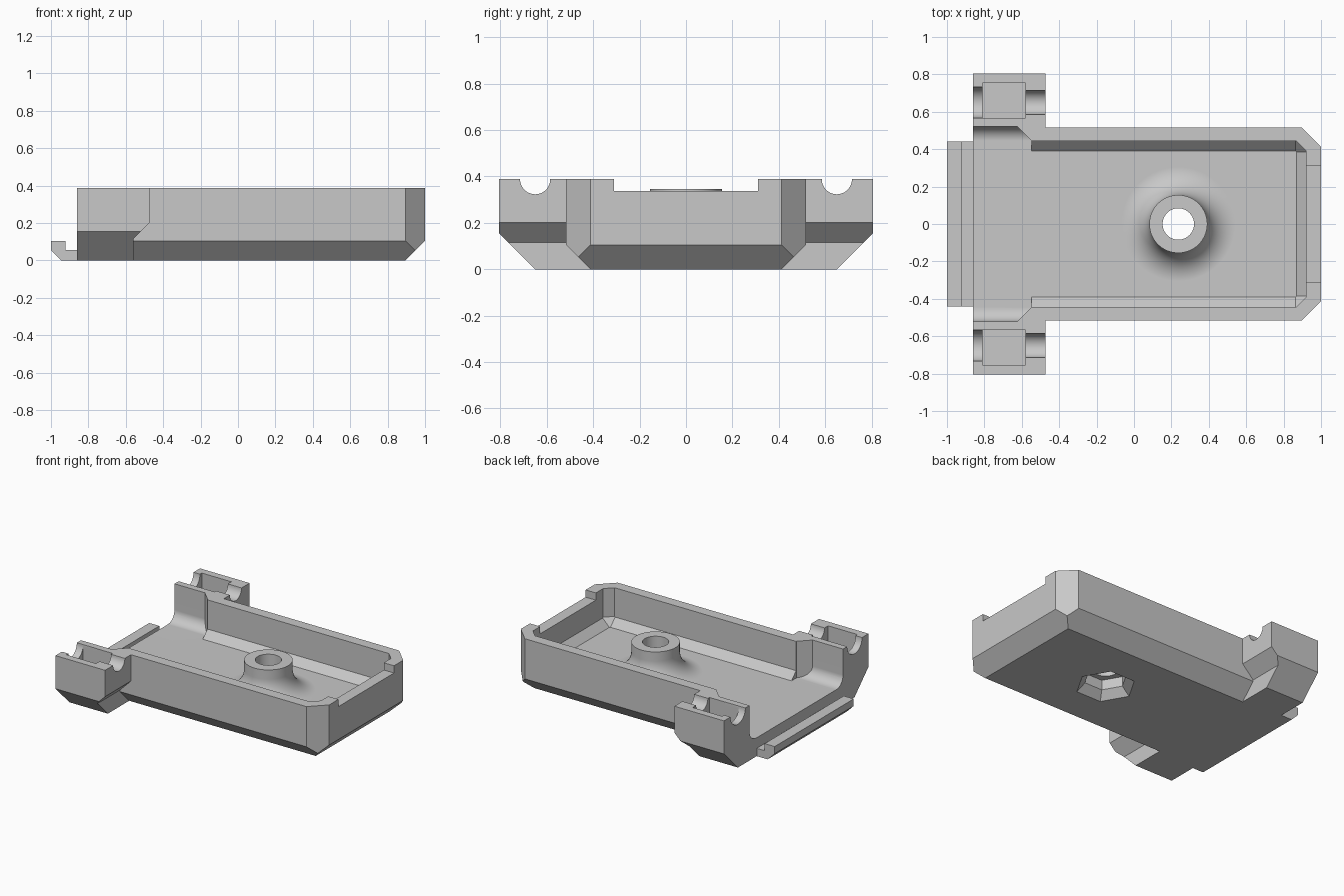
import bpy, bmesh
from math import sin, cos, pi
from mathutils import Vector

if "Cube" in bpy.data.objects:
    bpy.data.objects.remove(bpy.data.objects["Cube"])

grey = bpy.data.materials.new("plain_grey")
grey.use_nodes = True
COLOUR = (0.58, 0.58, 0.58, 1)
grey.diffuse_color = COLOUR
for node in grey.node_tree.nodes:
    if node.type == 'BSDF_PRINCIPLED':
        node.inputs["Base Color"].default_value = COLOUR


def finish(name, bm):
    bmesh.ops.recalc_face_normals(bm, faces=bm.faces)
    mesh = bpy.data.meshes.new(name)
    bm.to_mesh(mesh)
    bm.free()
    mesh.materials.append(grey)
    ob = bpy.data.objects.new(name, mesh)
    bpy.context.collection.objects.link(ob)
    return ob


def prism(name, points, lo, hi, axis, planes=()):
    """Extrude a 2D outline along an axis, then trim it by (point, normal) planes."""
    place = {'x': lambda a, b, t: (t, a, b),
             'y': lambda a, b, t: (a, t, b),
             'z': lambda a, b, t: (a, b, t)}[axis]
    bm = bmesh.new()
    face = bm.faces.new([bm.verts.new(place(a, b, lo)) for a, b in points])
    top = bmesh.ops.extrude_face_region(bm, geom=[face])["geom"]
    shift = Vector(place(0, 0, hi - lo))
    bmesh.ops.translate(bm, vec=shift, verts=[v for v in top if isinstance(v, bmesh.types.BMVert)])
    for co, no in planes:
        geom = bm.verts[:] + bm.edges[:] + bm.faces[:]
        cut = bmesh.ops.bisect_plane(bm, geom=geom, plane_co=co, plane_no=no, clear_outer=True)
        rim = [e for e in cut["geom_cut"] if isinstance(e, bmesh.types.BMEdge)]
        bmesh.ops.edgeloop_fill(bm, edges=rim)
    return finish(name, bm)


def box(name, x0, x1, y0, y1, z0, z1, planes=()):
    return prism(name, [(x0, y0), (x1, y0), (x1, y1), (x0, y1)], z0, z1, 'z', planes)


def lathe(name, rings, sides, x):
    """Closed solid of stacked (radius, height) rings."""
    bm = bmesh.new()
    loops = [[bm.verts.new((x + r * cos(2 * pi * i / sides), r * sin(2 * pi * i / sides), z))
              for i in range(sides)] for r, z in rings]
    for a, b in zip(loops, loops[1:]):
        for i in range(sides):
            j = (i + 1) % sides
            bm.faces.new((a[i], a[j], b[j], b[i]))
    bm.faces.new(loops[0])
    bm.faces.new(loops[-1])
    return finish(name, bm)


def circle(cy, cz, r, n=40):
    return [(cy + r * cos(2 * pi * i / n), cz + r * sin(2 * pi * i / n)) for i in range(n)]


def combine(target, tool, operation):
    mod = target.modifiers.new("join", 'BOOLEAN')
    mod.operation, mod.object, mod.solver = operation, tool, 'EXACT'
    graph = bpy.context.evaluated_depsgraph_get()
    graph.update()
    target_mesh = bpy.data.meshes.new_from_object(target.evaluated_get(graph))
    target.modifiers.clear()
    target.data = target_mesh
    bpy.data.objects.remove(tool)


def chamfers(x, y, z, corner):
    """Sloped lower edges on both sides and one end, plus clipped end corners."""
    planes = [((x, 0, z), (1, 0, -1))]
    for s in (-1, 1):
        planes += [((0, s * y, z), (0, s, -1)), ((x, s * corner, 0), (1, s, 0))]
    return planes


TOP, FLOOR, GROOVE, BACK = 0.388, 0.13, 0.055, -0.86

# Outer shell
tray = box("tray_shell", BACK, 1.0, -0.517, 0.517, 0, TOP, chamfers(1.0, 0.517, 0.105, 0.412))

# Side lugs, one block spanning both sides
lug_outline = [(BACK, 0), (-0.56, 0), (-0.56, 0.115), (-0.473, 0.202), (-0.473, TOP), (BACK, TOP)]
lug_slopes = [((0, s * 0.65, 0), (0, s, -1)) for s in (-1, 1)]
combine(tray, prism("lugs", lug_outline, -0.805, 0.805, 'y', lug_slopes), 'UNION')

# Hooked tongue at the open end, with a groove below floor level
tongue = [(-0.8, 0), (-0.945, 0), (-1, 0.055), (-1, 0.105), (-0.922, 0.105), (-0.922, GROOVE), (-0.8, GROOVE)]
combine(tray, prism("tongue", tongue, -0.44, 0.44, 'y'), 'UNION')

# Main cavity, its lower corners cut by small sloped facets
RISE = FLOOR + 0.052
facets = [((0.92, s * 0.39, RISE + 0.004), (1, s, -1)) for s in (-1, 1)]
combine(tray, box("cavity", -0.55, 0.92, -0.443, 0.443, FLOOR, 0.6,
                  chamfers(0.92, 0.443, RISE, 0.39) + facets), 'DIFFERENCE')

# Wider mouth with rounded lower edges
R, W, N = 0.075, 0.521, 10
arc = [(W - R + R * sin(pi / 2 * i / N), FLOOR + R - R * cos(pi / 2 * i / N)) for i in range(N + 1)]
half = arc + [(W, 0.6)]
mouth = half + [(-y, z) for y, z in reversed(half)]
flare = [((-0.55, s * 0.448, 0), (1, s, 0)) for s in (-1, 1)]
combine(tray, prism("mouth", mouth, -0.9, -0.549, 'x', flare), 'DIFFERENCE')

# Notch in the end wall
combine(tray, box("end_notch", 0.9, 1.1, -0.31, 0.31, 0.337, 0.6), 'DIFFERENCE')

# Pin grooves and pockets in the lugs
for s in (-1, 1):
    combine(tray, prism("pin_groove", circle(s * 0.65, 0.388, 0.065), -0.7, -0.4, 'x'), 'DIFFERENCE')
    combine(tray, prism("wide_groove", circle(s * 0.65, 0.388, 0.083), -0.95, -0.7, 'x'), 'DIFFERENCE')
    y0, y1 = sorted((s * 0.568, s * 0.754))
    combine(tray, box("lug_pocket", -0.81, -0.58, y0, y1, 0.2, 0.6), 'DIFFERENCE')

# Screw boss with flared foot
BX, F = 0.237, 0.15
foot = [(0.155 + F - F * sin(pi / 2 * i / 12), FLOOR + F - F * cos(pi / 2 * i / 12)) for i in range(13)]
boss = [(foot[0][0], 0.08)] + foot + [(0.155, 0.345)]
combine(tray, lathe("boss", boss, 64, BX), 'UNION')
combine(tray, lathe("screw_hole", [(0.084, -0.1), (0.084, 0.6)], 64, BX), 'DIFFERENCE')

# Hexagonal nut recess underneath, with a sloped entry
recess = [(0.207, -0.012), (0.14, 0.055), (0.14, 0.125)]
combine(tray, lathe("nut_recess", recess, 6, BX), 'DIFFERENCE')

# Smooth curves, crisp edges
tray.name = "tray"
bpy.ops.object.select_all(action='DESELECT')
tray.select_set(True)
bpy.context.view_layer.objects.active = tray
bpy.ops.object.shade_smooth_by_angle(angle=pi / 7)
weighted = tray.modifiers.new("even_shading", 'WEIGHTED_NORMAL')
weighted.keep_sharp = True
